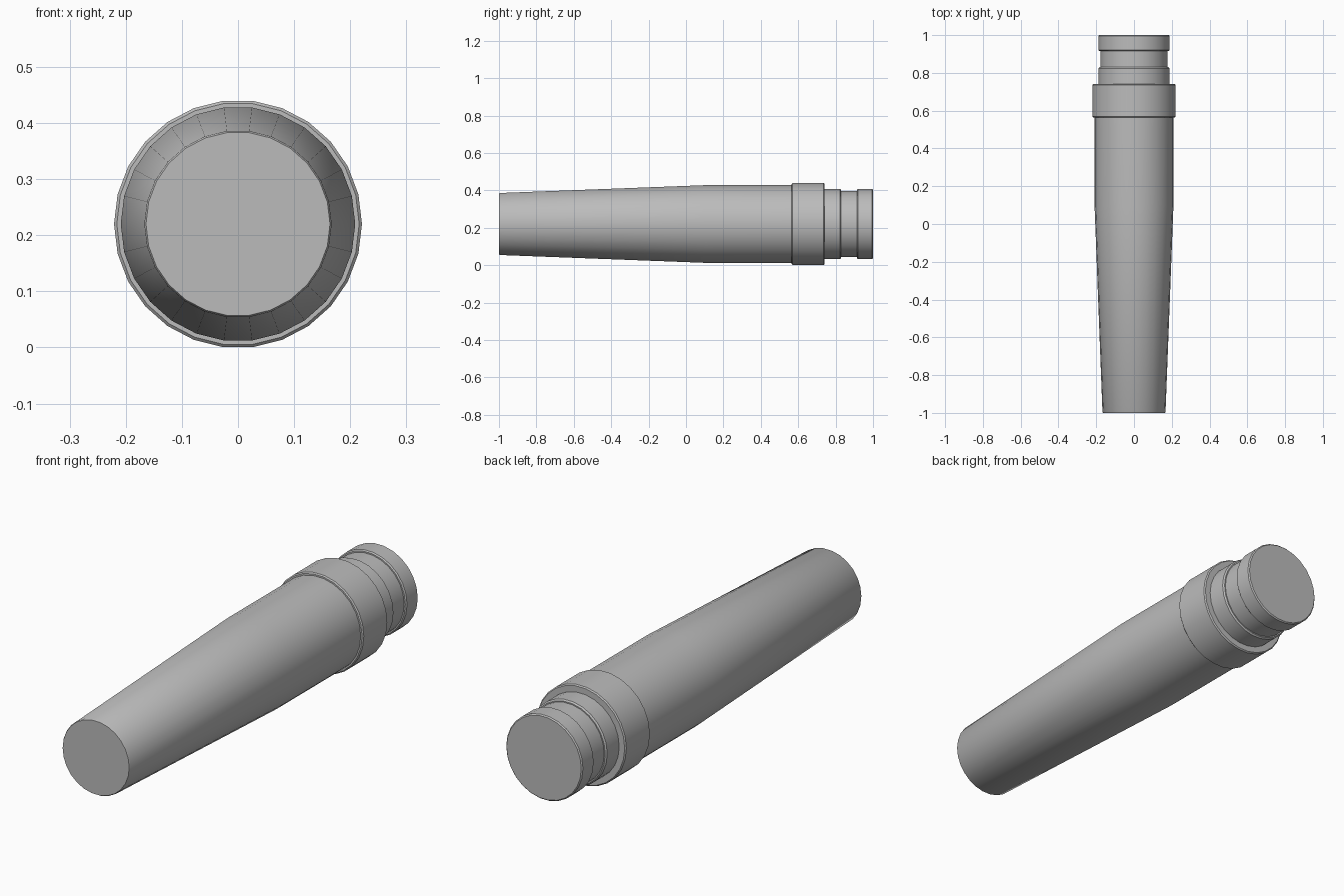
import bpy
import bmesh
from math import cos, sin, pi, radians

SIDES = 26
AXIS_Z = 0.22

cube = bpy.data.objects.get("Cube")
if cube:
    bpy.data.objects.remove(cube, do_unlink=True)

grey = bpy.data.materials.new("plain grey")
grey.use_nodes = True
colour = (0.5, 0.5, 0.5, 1)
grey.diffuse_color = colour
grey.node_tree.nodes["Principled BSDF"].inputs["Base Color"].default_value = colour


def turned(name, profile):
    """Closed solid turned about the y axis from (y, radius) points."""
    bm = bmesh.new()
    rings = []
    for y, r in profile:
        rings.append([bm.verts.new((r * cos(2 * pi * i / SIDES), y,
                                    AXIS_Z + r * sin(2 * pi * i / SIDES)))
                      for i in range(SIDES)])
    for a, b in zip(rings, rings[1:]):
        for i in range(SIDES):
            j = (i + 1) % SIDES
            bm.faces.new((a[i], a[j], b[j], b[i]))
    bm.faces.new(rings[0])
    bm.faces.new(rings[-1])
    bmesh.ops.recalc_face_normals(bm, faces=bm.faces)
    mesh = bpy.data.meshes.new(name)
    bm.to_mesh(mesh)
    bm.free()
    mesh.materials.append(grey)
    obj = bpy.data.objects.new(name, mesh)
    bpy.context.collection.objects.link(obj)
    bpy.ops.object.select_all(action='DESELECT')
    obj.select_set(True)
    bpy.context.view_layer.objects.active = obj
    bpy.ops.object.shade_smooth_by_angle(angle=radians(30))
    return obj


def band(name, y0, y1, r, c):
    """Ring with small chamfers on both rims."""
    return turned(name, [(y0, r - c), (y0 + c, r), (y1 - c, r), (y1, r - c)])


# Tapered handle with a straight rear half
turned("tapered_body", [(-1, 0.164), (-0.995, 0.167), (0.1, 0.209), (0.6, 0.209)])

# Wide collar, then the stepped end with its groove
band("collar", 0.565, 0.74, 0.221, 0.005)
band("shoulder_ring", 0.70, 0.83, 0.189, 0.006)
turned("groove_neck", [(0.80, 0.178), (0.93, 0.178)])
band("end_cap", 0.915, 1.0, 0.189, 0.005)
